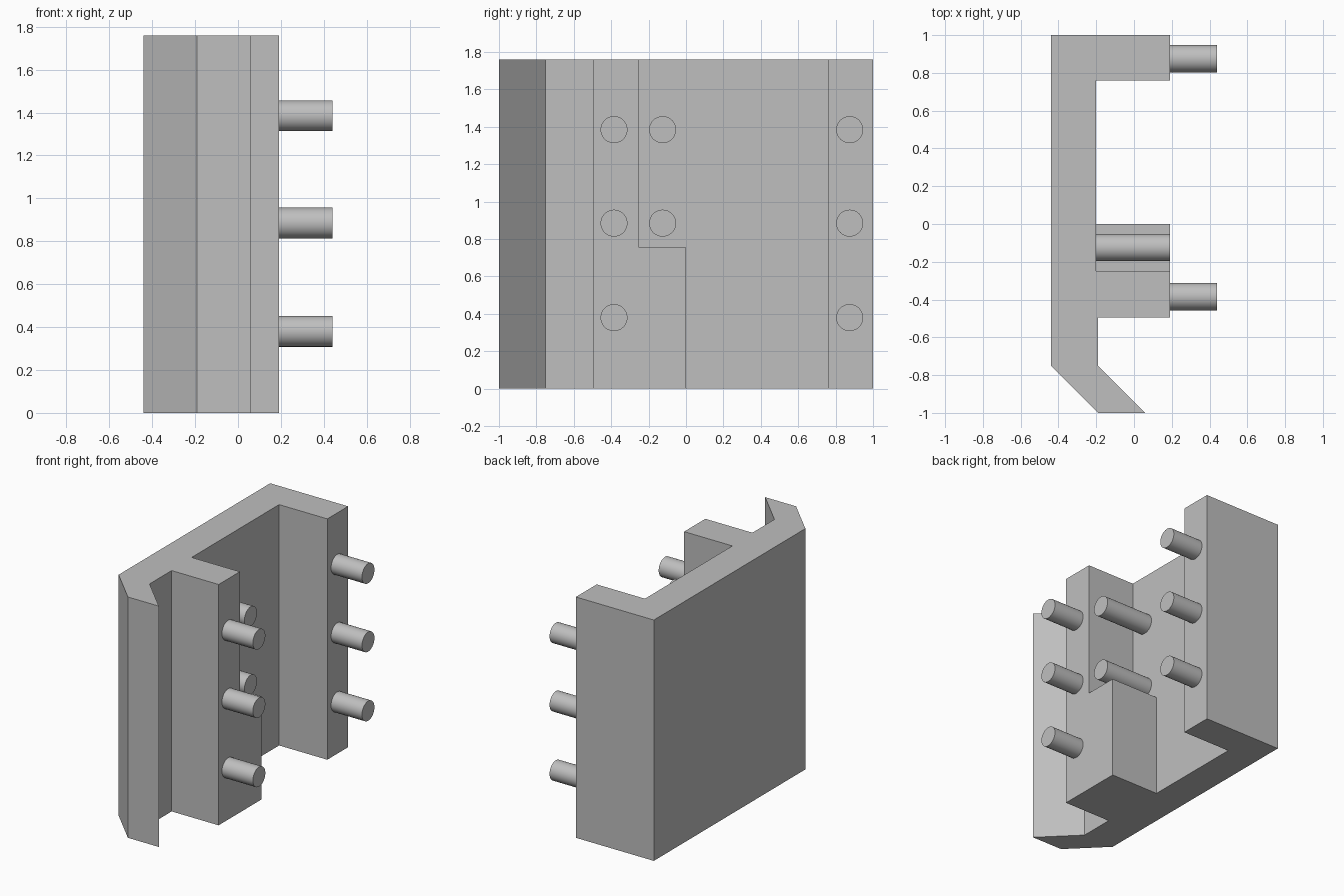
import bpy
import bmesh
import math

cube = bpy.data.objects.get("Cube")
if cube:
    bpy.data.objects.remove(cube, do_unlink=True)

HEIGHT = 1.76
BACK, WALL, FACE, TIP = -0.44, -0.2, 0.19, 0.44   # depths along x
PEG_RADIUS = 0.072

grey = bpy.data.materials.new("plain grey")
grey.use_nodes = True
grey.diffuse_color = (0.52, 0.52, 0.52, 1)
grey.node_tree.nodes["Principled BSDF"].inputs["Base Color"].default_value = grey.diffuse_color


def prism(name, outline, height):
    """Extrude a closed plan outline upward from the ground."""
    bm = bmesh.new()
    base = bm.faces.new([bm.verts.new((x, y, 0)) for x, y in outline])
    top = bmesh.ops.extrude_face_region(bm, geom=[base])["geom"]
    moved = [v for v in top if isinstance(v, bmesh.types.BMVert)]
    bmesh.ops.translate(bm, verts=moved, vec=(0, 0, height))
    bmesh.ops.recalc_face_normals(bm, faces=bm.faces)
    mesh = bpy.data.meshes.new(name)
    bm.to_mesh(mesh)
    bm.free()
    mesh.materials.append(grey)
    obj = bpy.data.objects.new(name, mesh)
    bpy.context.collection.objects.link(obj)
    return obj


def peg(name, start, end, y, z):
    """Round pin pointing along x."""
    bpy.ops.mesh.primitive_cylinder_add(
        vertices=48, radius=PEG_RADIUS, depth=end - start,
        location=((start + end) / 2, y, z), rotation=(0, math.pi / 2, 0))
    obj = bpy.context.object
    obj.name = name
    obj.data.materials.append(grey)
    bpy.ops.object.shade_smooth_by_angle(angle=math.radians(30))


# Back plate with rear rail, middle rail and angled front lip
prism("channel_body", [
    (BACK, 1), (FACE, 1), (FACE, 0.76), (WALL, 0.76),
    (WALL, -0.25), (FACE, -0.25), (FACE, -0.495), (-0.19, -0.495),
    (-0.19, -0.75), (0.06, -1), (-0.19, -1), (BACK, -0.75)], HEIGHT)

# Lower step beside the middle rail
prism("lower_step", [(WALL, -0.25), (FACE, -0.25), (FACE, 0), (WALL, 0)], 0.755)

# Pegs on the rails, and two longer ones from the wall above the step
for level, z in enumerate((0.38, 0.885, 1.385)):
    peg(f"middle_rail_peg_{level}", FACE, TIP, -0.385, z)
    peg(f"rear_rail_peg_{level}", FACE, TIP, 0.875, z)
    if level:
        peg(f"wall_peg_{level}", WALL, FACE, -0.125, z)
